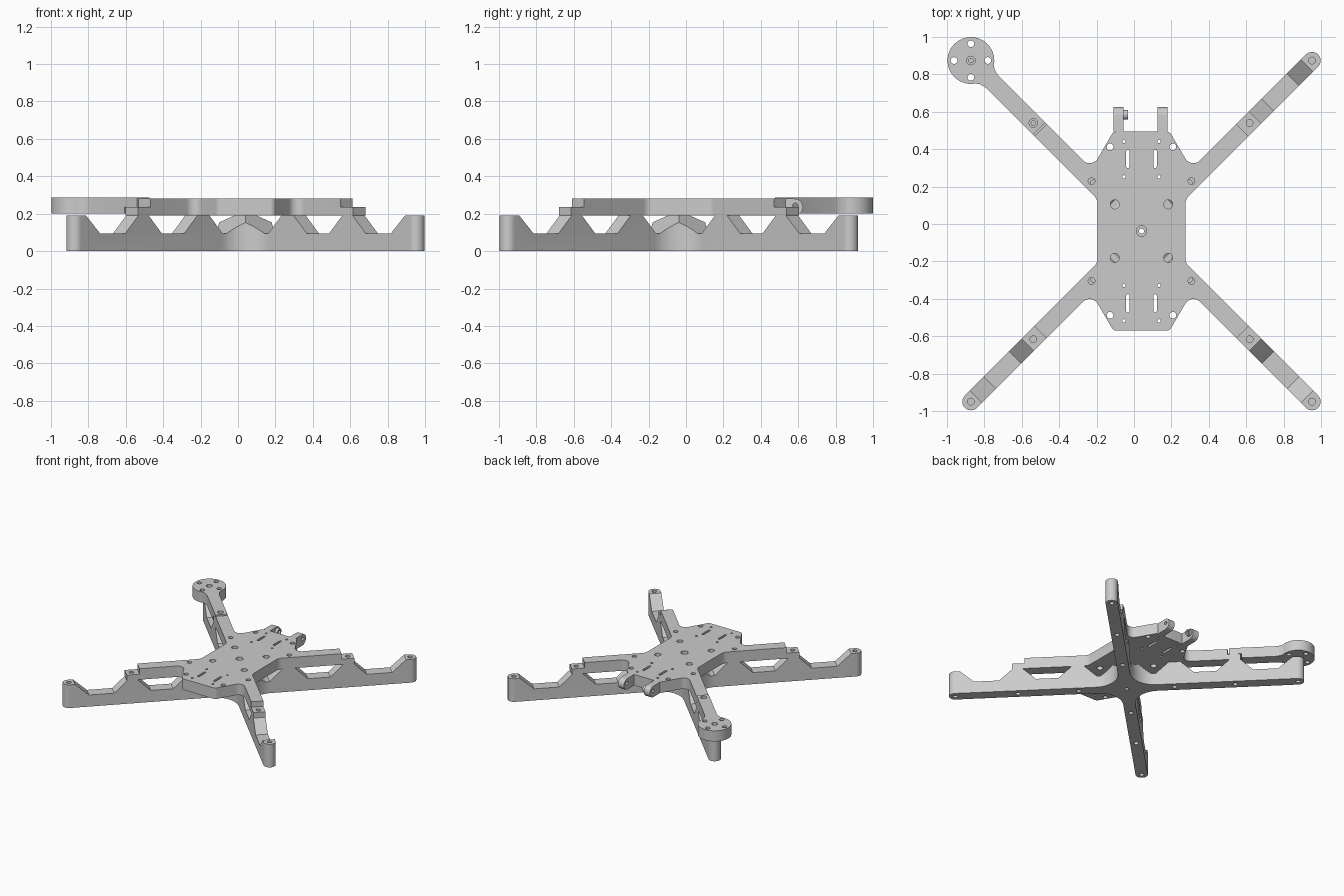
import bpy, bmesh
from math import sin, cos, tan, pi, radians, acos
from mathutils import Matrix, Vector

if "Cube" in bpy.data.objects:
    bpy.data.objects.remove(bpy.data.objects["Cube"])

grey = bpy.data.materials.new("plain grey")
grey.use_nodes = True
grey.diffuse_color = (0.6, 0.6, 0.6, 1)
grey.node_tree.nodes["Principled BSDF"].inputs["Base Color"].default_value = (0.6, 0.6, 0.6, 1)

CENTRE = Matrix.Translation((0.04, -0.038, 0))
DIAG = 2 ** 0.5
HALF = 0.046                      # half width of every arm
REACH = 0.912 * DIAG              # arm length to the end hole
SIDEWAYS = Matrix.Rotation(pi / 2, 4, 'X')                       # (u, z) profile
LENGTHWAYS = Matrix(((0, 0, 1, 0), (1, 0, 0, 0), (0, 1, 0, 0), (0, 0, 0, 1)))  # (y, z) profile


def turn(degrees):
    return Matrix.Rotation(radians(degrees), 4, 'Z')


def arc(cx, cy, r, a0, a1, n):
    return [(cx + r * cos(radians(a0 + (a1 - a0) * i / n)),
             cy + r * sin(radians(a0 + (a1 - a0) * i / n))) for i in range(n + 1)]


def prism(bm, pts, z0, z1, matrix=Matrix()):
    low = [bm.verts.new(matrix @ Vector((x, y, z0))) for x, y in pts]
    high = [bm.verts.new(matrix @ Vector((x, y, z1))) for x, y in pts]
    n = len(pts)
    faces = [bm.faces.new(low[::-1]), bm.faces.new(high)]
    for i in range(n):
        j = (i + 1) % n
        faces.append(bm.faces.new((low[i], low[j], high[j], high[i])))
    bmesh.ops.recalc_face_normals(bm, faces=faces)


def hole(bm, x, y, r, z0, z1, matrix=Matrix()):
    prism(bm, arc(x, y, r, 0, 345, 23), z0, z1, matrix)


def box(bm, x0, x1, y0, y1, z0, z1, matrix=Matrix()):
    prism(bm, [(x0, y0), (x1, y0), (x1, y1), (x0, y1)], z0, z1, matrix)


def make(name, bm):
    mesh = bpy.data.meshes.new(name)
    bm.to_mesh(mesh)
    bm.free()
    mesh.materials.append(grey)
    ob = bpy.data.objects.new(name, mesh)
    bpy.context.collection.objects.link(ob)
    ob.matrix_world = CENTRE
    return ob


def finish(ob, cutter_bm):
    bpy.ops.object.select_all(action='DESELECT')
    ob.select_set(True)
    bpy.context.view_layer.objects.active = ob
    cutter = make(ob.name + "_cutter", cutter_bm)
    cutter.hide_render = True
    mod = ob.modifiers.new("cut", 'BOOLEAN')
    mod.object, mod.operation, mod.solver, mod.use_self = cutter, 'DIFFERENCE', 'EXACT', True
    bpy.context.view_layer.update()
    bpy.ops.object.modifier_apply(modifier=mod.name)
    bpy.data.objects.remove(cutter)
    bpy.ops.object.shade_smooth_by_angle(angle=radians(30))


def rounded(points):
    """Round each (x, y, radius) corner of a closed outline."""
    out = []
    for i, (x, y, r) in enumerate(points):
        p = Vector((x, y))
        if r == 0:
            out.append((x, y))
            continue
        a = (Vector(points[i - 1][:2]) - p).normalized()
        b = (Vector(points[(i + 1) % len(points)][:2]) - p).normalized()
        half = acos(a.dot(b)) / 2
        c = p + (a + b).normalized() * (r / sin(half))
        start, end = p + a * (r / tan(half)) - c, p + b * (r / tan(half)) - c
        sweep = pi - 2 * half
        for k in range(9):
            t = sweep * k / 8
            d = (start * sin(sweep - t) + end * sin(t)) / sin(sweep)
            out.append(tuple(c + d))
    return out


# Lower cross: four round-ended arms with filleted inner corners
outline = []
R = 0.184
for k in range(4):
    quarter = arc(REACH, 0, HALF, -90, 90, 16) + arc(HALF + R, HALF + R, R, 270, 180, 14)
    outline += [tuple((turn(90 * k) @ Vector((x, y, 0))).xy) for x, y in quarter]
body = bmesh.new()
prism(body, outline, 0, 0.19, turn(45))

# Valleys between the bosses, and blind screw holes
cut = bmesh.new()
valleys = [(0.03, 0.135, 0.155, 0.225, 0.2), (0.29, 0.36, 0.48, 0.55, 0.1), (0.605, 0.675, 0.81, 0.885, 0.1)]
for k in range(4):
    frame = turn(45 + 90 * k)
    for a, b, c, d, wide in valleys:
        rise = 0.02 / 0.095
        profile = [(a - (b - a) * rise, 0.21), (b, 0.095), (c, 0.095), (d + (d - c) * rise, 0.21)]
        prism(cut, [(u * DIAG, z) for u, z in profile], -wide, wide, frame @ SIDEWAYS)
    for u in (0.255, 0.578, 0.912):
        hole(cut, u * DIAG, 0, 0.018, -0.01, 0.05, frame)
        hole(cut, u * DIAG, 0, 0.018, 0.14, 0.2, frame)
hole(cut, 0, 0, 0.014, -0.02, 0.22)
finish(make("lower_cross", body), cut)

# Centre plate with four short arms
tip, e = 0.608, HALF / DIAG
quadrant = [(0.235, 0.235 - 2 * e, 0.06), (tip + e, tip - e, 0), (tip - e, tip + e, 0),
            (0.267, 0.267 + 2 * e, 0.05), (0.15, 0.532, 0.03)]
half_outline = quadrant + [(-x, y, r) for x, y, r in quadrant[::-1]]
plate_outline = rounded(half_outline + [(x, -y, r) for x, y, r in half_outline[::-1]])
body = bmesh.new()
prism(body, plate_outline, 0.19, 0.28)

# Plate holes, slots and stepped arm tips
cut = bmesh.new()
for sx in (-1, 1):
    for sy in (-1, 1):
        for x, y, r in ((0.168, 0.45, 0.018), (0.094, 0.48, 0.009), (0.094, 0.29, 0.009),
                        (0.143, 0.143, 0.024), (0.267, 0.267, 0.018), (0.578, 0.578, 0.018)):
            hole(cut, sx * x, sy * y, r, 0.17, 0.3)
        x, y = sx * 0.073, sy * 0.386
        prism(cut, arc(x, y + 0.04, 0.009, 0, 180, 8) + arc(x, y - 0.04, 0.009, 180, 360, 8), 0.17, 0.3)
for k in range(4):
    box(cut, 0.54 * DIAG, 0.95, -0.1, 0.1, 0.235, 0.32, turn(45 + 90 * k))
hole(cut, 0, 0, 0.014, 0.17, 0.27)
hole(cut, 0, 0, 0.028, 0.25, 0.3)
finish(make("centre_plate", body), cut)

# Hinge lugs on the back edge
for name, x in (("right_lug", -0.122), ("left_lug", 0.113)):
    body, cut = bmesh.new(), bmesh.new()
    prism(body, [(0.532, 0.19)] + arc(0.618, 0.235, 0.045, -90, 90, 16) + [(0.532, 0.28)],
          x - 0.027, x + 0.027, LENGTHWAYS)
    hole(cut, 0.622, 0.243, 0.014, x - 0.05, x + 0.05, LENGTHWAYS)
    finish(make(name, body), cut)

# Small collar on the inner side of the right lug
body, cut = bmesh.new(), bmesh.new()
hole(body, 0.622, 0.243, 0.026, -0.095, -0.072, LENGTHWAYS)
hole(cut, 0.622, 0.243, 0.014, -0.12, -0.05, LENGTHWAYS)
finish(make("lug_collar", body), cut)

# Motor arm: flared bar ending in a round motor mount
start = 0.547 * DIAG
arm = [(start, -HALF), (1.13, -HALF), (1.165, -0.055), (1.194, -0.075)]
arm += arc(REACH, 0, 0.125, -143, 143, 40)
arm += [(u, -v) for u, v in arm[3::-1]]
body, cut = bmesh.new(), bmesh.new()
frame = turn(135)
prism(body, arm, 0.2, 0.287, frame)
box(cut, 0.7, 0.615 * DIAG, -0.1, 0.1, 0.15, 0.236, frame)
for u in (0.578 * DIAG, REACH):
    hole(cut, u, 0, 0.012, 0.15, 0.275, frame)
    hole(cut, u, 0, 0.023, 0.265, 0.32, frame)
for k in range(4):
    a = radians(45 + 90 * k)
    hole(cut, REACH + 0.09 * cos(a), 0.09 * sin(a), 0.018, 0.15, 0.32, frame)
finish(make("motor_arm", body), cut)
